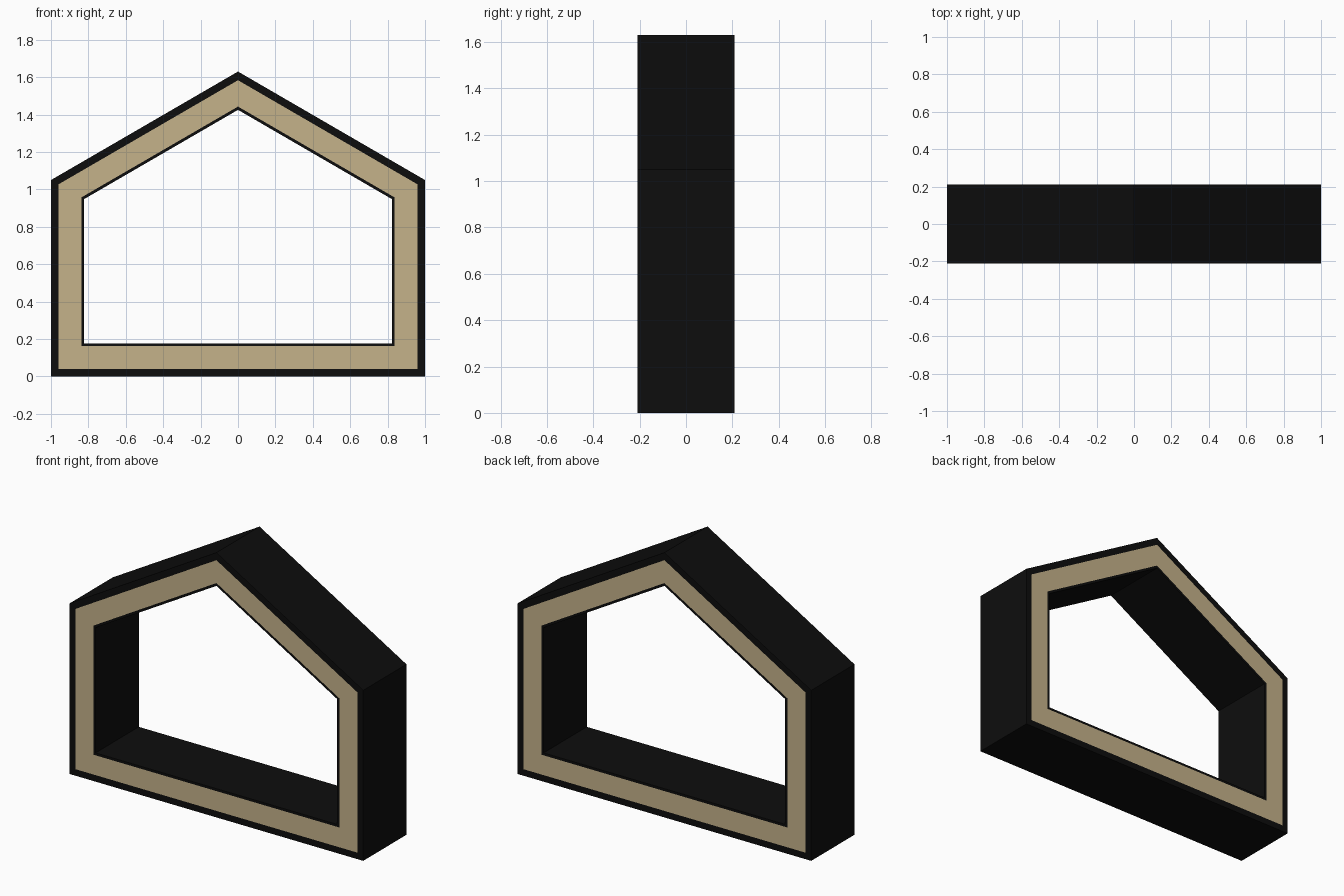
import bpy
import bmesh
from math import hypot

cube = bpy.data.objects.get("Cube")
if cube:
    bpy.data.objects.remove(cube, do_unlink=True)

HALF_WIDTH, EAVE, APEX, HALF_DEPTH = 1.0, 1.05, 1.63, 0.21
SLOPE = (APEX - EAVE) / HALF_WIDTH


def make_material(name, colour):
    mat = bpy.data.materials.new(name)
    mat.use_nodes = True
    mat.diffuse_color = (*colour, 1)
    bsdf = next(n for n in mat.node_tree.nodes if n.type == "BSDF_PRINCIPLED")
    bsdf.inputs["Base Color"].default_value = (*colour, 1)
    return mat


def gable_profile(inset):
    """Gabled outline moved evenly inward by the inset."""
    w = HALF_WIDTH - inset
    top = APEX - inset * hypot(1, SLOPE)
    eave = top - w * SLOPE
    return [(-w, inset), (w, inset), (w, eave), (0, top), (-w, eave)]


def gable_ring(name, outer, inner, material):
    """Hollow gabled ring between two insets, running front to back."""
    bm = bmesh.new()
    loops = [[bm.verts.new((x, y, z)) for x, z in gable_profile(inset)]
             for inset, y in ((outer, -HALF_DEPTH), (inner, -HALF_DEPTH),
                              (inner, HALF_DEPTH), (outer, HALF_DEPTH))]
    for k, a in enumerate(loops):
        b = loops[(k + 1) % len(loops)]
        for i in range(len(a)):
            j = (i + 1) % len(a)
            bm.faces.new((a[i], a[j], b[j], b[i]))
    bmesh.ops.recalc_face_normals(bm, faces=bm.faces)
    mesh = bpy.data.meshes.new(name)
    bm.to_mesh(mesh)
    bm.free()
    mesh.materials.append(material)
    obj = bpy.data.objects.new(name, mesh)
    bpy.context.scene.collection.objects.link(obj)
    return obj


black = make_material("matte black", (0.004, 0.004, 0.004))
tan = make_material("light wood", (0.56, 0.445, 0.254))

# Outer cladding, wooden frame and thin inner lining
gable_ring("outer_shell", 0.0, 0.04, black)
gable_ring("wood_frame", 0.04, 0.162, tan)
gable_ring("inner_lining", 0.162, 0.177, black)
